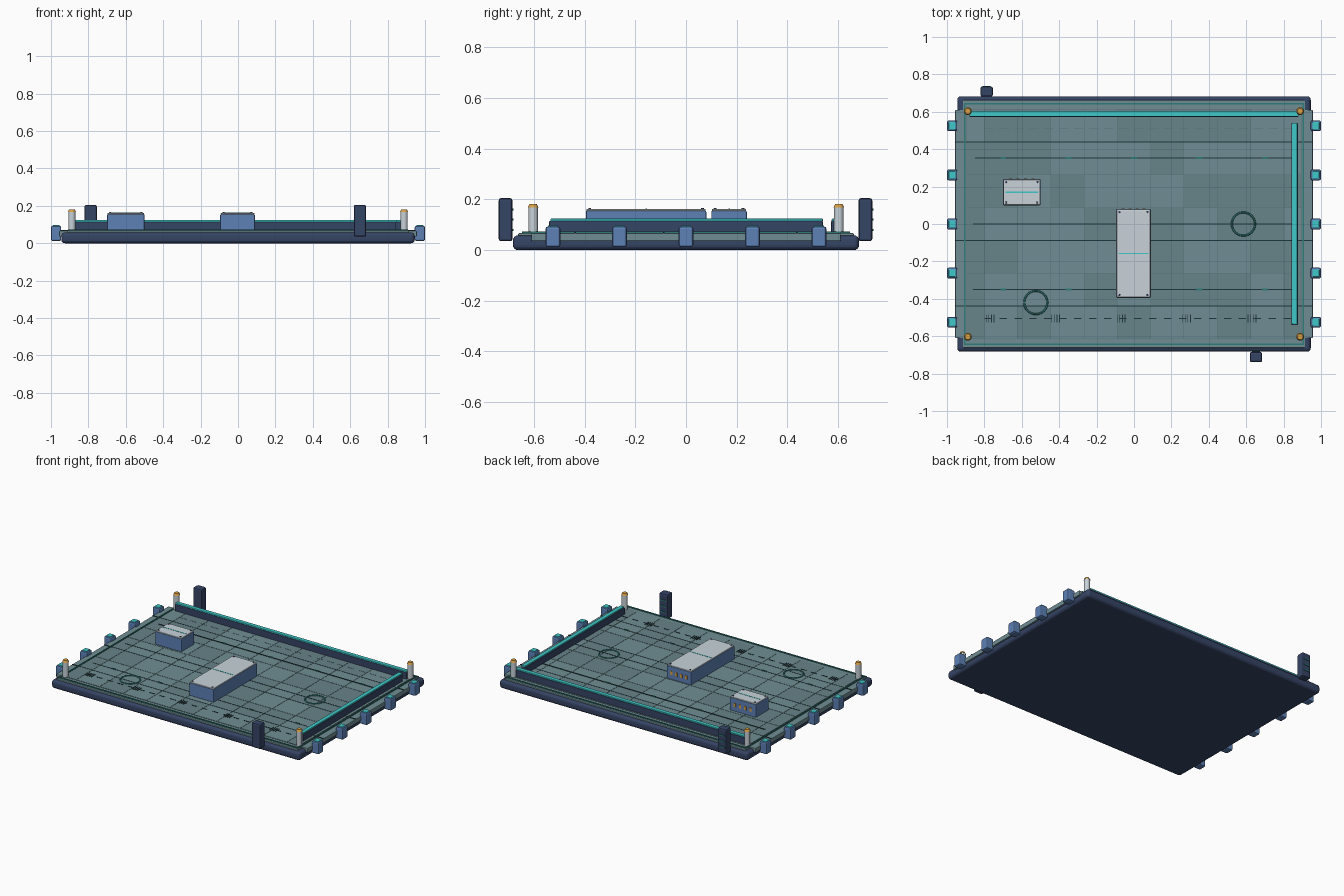
import bpy, bmesh, math, random
from mathutils import Matrix, Vector

if "Cube" in bpy.data.objects:
    bpy.data.objects.remove(bpy.data.objects["Cube"])

random.seed(4)


def mat(name, r, g, b):
    m = bpy.data.materials.new(name)
    m.diffuse_color = (r, g, b, 1)
    m.use_nodes = True
    m.node_tree.nodes["Principled BSDF"].inputs["Base Color"].default_value = m.diffuse_color
    return m


NAVY = mat("navy", 0.036, 0.058, 0.13)
DARK = mat("dark", 0.012, 0.035, 0.045)
FLOOR = mat("floor_teal", 0.16, 0.27, 0.295)
FLOOR2 = mat("floor_teal_dark", 0.135, 0.23, 0.25)
SEAM = mat("seam_teal", 0.10, 0.18, 0.20)
CYAN = mat("cyan", 0.05, 0.58, 0.58)
TRIM = mat("trim_teal", 0.03, 0.20, 0.19)
BLUE = mat("blue", 0.11, 0.22, 0.47)
LIGHT = mat("light_grey", 0.58, 0.65, 0.70)
AMBER = mat("amber", 0.68, 0.35, 0.06)


def finish(name, bm, material, bevel=0, segments=2):
    me = bpy.data.meshes.new(name)
    bm.to_mesh(me)
    bm.free()
    me.materials.append(material)
    ob = bpy.data.objects.new(name, me)
    bpy.context.collection.objects.link(ob)
    if bevel:
        mod = ob.modifiers.new("bevel", 'BEVEL')
        mod.width, mod.segments = bevel, segments
        mod.limit_method = 'ANGLE'
    return ob


def boxes(name, spans, material, bevel=0, segments=2):
    """One object from boxes given as (x0, x1, y0, y1, z0, z1)."""
    bm = bmesh.new()
    for x0, x1, y0, y1, z0, z1 in spans:
        m = Matrix.Translation(((x0 + x1) / 2, (y0 + y1) / 2, (z0 + z1) / 2))
        bmesh.ops.create_cube(bm, size=1, matrix=m @ Matrix.Diagonal((x1 - x0, y1 - y0, z1 - z0, 1)))
    return finish(name, bm, material, bevel, segments)


def rods(name, points, r, r_top, h, material, sides=12):
    """Upright cylinders or cones standing on the given points."""
    bm = bmesh.new()
    for p in points:
        bmesh.ops.create_cone(bm, cap_ends=True, segments=sides, radius1=r, radius2=r_top,
                              depth=h, matrix=Matrix.Translation(Vector(p) + Vector((0, 0, h / 2))))
    for f in bm.faces:
        f.smooth = len(f.verts) == 4
    for e in bm.edges:
        e.smooth = all(len(f.verts) == 4 for f in e.link_faces)
    return finish(name, bm, material)


def line_x(x0, x1, y, z=0.0715, w=0.005):
    return (x0, x1, y - w / 2, y + w / 2, 0.066, z)


# Base tray with rounded rim
boxes("base_tray", [(-0.945, 0.945, -0.683, 0.683, 0.0, 0.058)], NAVY, 0.02, 4)

# Floor deck: main slab and the ledges under the side clips
boxes("deck_slab", [(-0.915, 0.915, -0.662, 0.662, 0.05, 0.067)], FLOOR, 0.004)
boxes("side_ledges", [(s * 0.932 - 0.024, s * 0.932 + 0.024, -0.61, 0.61, 0.035, 0.067)
                      for s in (-1, 1)], FLOOR, 0.004)
boxes("deck_seam_bed", [(-0.895, 0.895, -0.615, 0.615, 0.06, 0.068)], SEAM)

# Floor tiles in two shades
P, Q, G = 0.178, 0.175, 0.0015
tones = [[], []]
for i in range(-5, 6):
    for j in range(-3, 4):
        x0, x1 = max(i * P - P / 2, -0.895), min(i * P + P / 2, 0.895)
        y0, y1 = j * Q - Q / 2, j * Q + Q / 2
        tone = tones[1 if random.random() < 0.45 else 0]
        tone.append((x0 + G, x1 - G, y0 + G, y1 - G, 0.062, 0.0695))
boxes("floor_tiles_light", tones[0], FLOOR)
boxes("floor_tiles_dark", tones[1], FLOOR2)

# Raised border trim around the deck
boxes("border_trim", [(s * 0.906 - 0.004, s * 0.906 + 0.004, -0.648, 0.648, 0.06, 0.073) for s in (-1, 1)]
      + [(-0.906, 0.906, s * 0.644 - 0.004, s * 0.644 + 0.004, 0.06, 0.073) for s in (-1, 1)], TRIM)

# Panel joints, guide lines and dashes
boxes("panel_joints", [line_x(-0.955, 0.955, y, 0.0705) for y in (0.4375, -0.0875, -0.4375)], DARK)
boxes("guide_lines", [line_x(-0.85, 0.85, 0.353, 0.0725, 0.007), line_x(-0.86, 0.86, 0, 0.071, 0.005),
                      line_x(-0.86, 0.86, -0.35, 0.071, 0.004)], DARK)
boxes("guide_marks", [line_x(x - 0.015, x + 0.015, y, 0.074, 0.009)
                      for x in (-0.7, -0.35, 0, 0.35, 0.7) for y in (0.353, -0.35)], TRIM)
boxes("front_dashes", [line_x(-0.80 + k * 0.08, -0.76 + k * 0.08, -0.505) for k in range(21)], DARK)
boxes("back_dashes", [line_x(-0.80 + k * 0.08, -0.75 + k * 0.08, 0.51, 0.0705, 0.003)
                      for k in range(21)], SEAM)
boxes("tick_groups", [(x + k * 0.014 - 0.002, x + k * 0.014 + 0.002, -0.527, -0.483, 0.066, 0.073)
                      for x in (-0.79, -0.44, -0.09, 0.26, 0.61) for k in range(4)], DARK)

# Floor rings
for n, (x, y) in enumerate([(0.585, 0.0), (-0.525, -0.42)]):
    bpy.ops.mesh.primitive_torus_add(major_radius=0.062, minor_radius=0.005, major_segments=32,
                                     minor_segments=6, location=(x, y, 0.0695))
    ring = bpy.context.object
    ring.name = f"floor_ring_{n + 1}"
    ring.data.materials.append(TRIM)
    bpy.ops.object.shade_smooth()

# Low walls with glowing top strips
boxes("low_walls", [(-0.88, 0.88, 0.573, 0.605, 0.06, 0.115),
                    (0.842, 0.876, -0.54, 0.54, 0.06, 0.115)], NAVY, 0.003)
boxes("wall_strips", [(-0.88, 0.88, 0.575, 0.602, 0.113, 0.124),
                      (0.845, 0.873, -0.535, 0.54, 0.113, 0.124)], CYAN, 0.003)

# Equipment consoles: body, lid, bolts, stripe and rear lamps
for name, x0, x1, y0, y1 in [("small_console", -0.70, -0.50, 0.10, 0.24),
                             ("large_console", -0.095, 0.09, -0.395, 0.08)]:
    boxes(name + "_body", [(x0, x1, y0, y1, 0.065, 0.155)], BLUE, 0.005)
    boxes(name + "_lid", [(x0 + 0.002, x1 - 0.002, y0 + 0.002, y1 - 0.002, 0.153, 0.163)], LIGHT, 0.005)
    rods(name + "_bolts", [(x, y, 0.16) for x in (x0 + 0.017, x1 - 0.017)
                           for y in (y0 + 0.015, y1 - 0.015)], 0.006, 0.005, 0.007, NAVY, 8)
    ym = (y0 + y1) / 2
    boxes(name + "_stripe", [(x0 + 0.012, x1 - 0.012, ym - 0.003, ym + 0.003, 0.16, 0.1645)], CYAN)
    w = (x1 - x0) / 5
    boxes(name + "_lamps", [(x0 + w * k - 0.008, x0 + w * k + 0.008, y1 - 0.004, y1 + 0.004, 0.10, 0.125)
                            for k in range(1, 5)], AMBER)

# Corner pins with amber caps
pins = [(sx * 0.888, sy * 0.603, 0.06) for sx in (-1, 1) for sy in (-1, 1)]
rods("corner_pins", pins, 0.019, 0.019, 0.108, LIGHT, 16)
rods("corner_pin_caps", [(x, y, 0.168) for x, y, z in pins], 0.021, 0.015, 0.013, AMBER, 16)

# Side clips with cyan tops
clips = [(s * 0.9725, y) for s in (-1, 1) for y in (-0.525, -0.2625, 0, 0.2625, 0.525)]
boxes("side_clips", [(x - 0.0275, x + 0.0275, y - 0.029, y + 0.029, 0.012, 0.093) for x, y in clips],
      BLUE, 0.009)
boxes("side_clip_tops", [(x - 0.018, x + 0.018, y - 0.02, y + 0.02, 0.085, 0.098) for x, y in clips],
      CYAN, 0.003)

# Tall latch posts with stripes on their rear faces
posts = [(-0.788, 0.708), (0.652, -0.712)]
boxes("latch_posts", [(x - 0.033, x + 0.033, y - 0.027, y + 0.027, 0.035, 0.205) for x, y in posts],
      NAVY, 0.009)
boxes("latch_stripes", [(x - 0.022, x + 0.022, y + 0.022, y + 0.031, z - 0.004, z + 0.004)
                        for x, y in posts for z in (0.08, 0.12, 0.16)], TRIM)
